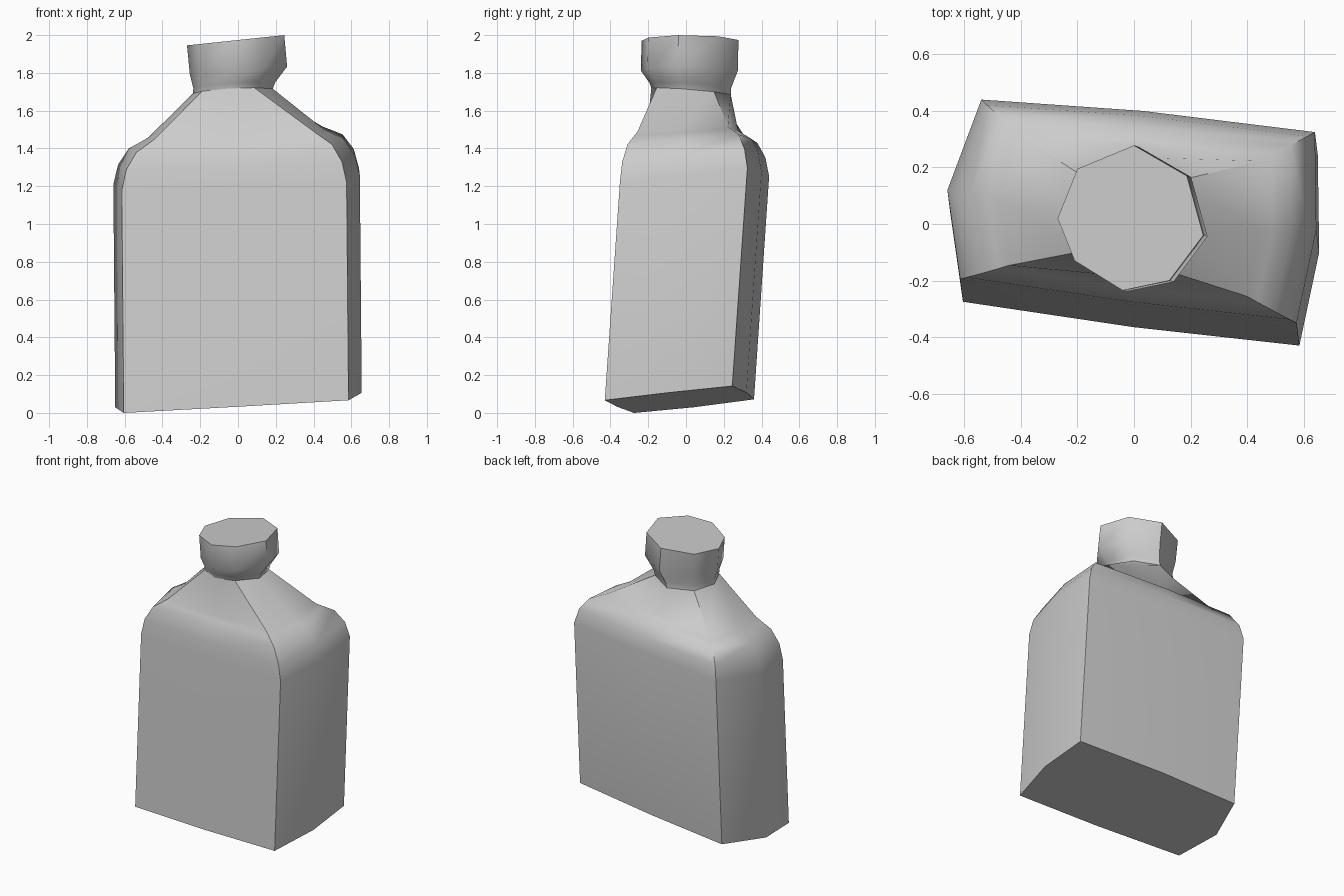
import bpy, math

if "Cube" in bpy.data.objects:
    bpy.data.objects.remove(bpy.data.objects["Cube"])

# Eight-sided outlines, clockwise from the middle of the back
BODY = [(.03, .40), (.64, .325), (.645, -.02), (.575, -.35),
        (-.01, -.285), (-.615, -.195), (-.66, .12), (-.54, .44)]
BODY_MID = (.015, .055)
CAP = [(0, .278), (.187, .17), (.245, -.04), (.125, -.2),
       (-.04, -.235), (-.21, -.13), (-.27, .02), (-.2, .195)]
CAP_MID = (-.01, .022)


def ring(outline, mid, scale, centre, plane):
    """Scaled outline moved to centre, laid on the tilted plane z = a + b*x + c*y."""
    a, b, c = plane
    pts = []
    for px, py in outline:
        x = centre[0] + scale * (px - mid[0])
        y = centre[1] + scale * (py - mid[1])
        pts.append((x, y, a + b * x + c * y))
    return pts


def loft(name, rings, angle, close_bottom=False, close_top=False):
    n = len(rings[0])
    verts = [p for r in rings for p in r]
    faces = []
    for k in range(len(rings) - 1):
        for i in range(n):
            j = (i + 1) % n
            faces.append((k * n + j, k * n + i, (k + 1) * n + i, (k + 1) * n + j))
    if close_bottom:
        faces.append(tuple(range(n)))
    if close_top:
        top = (len(rings) - 1) * n
        faces.append(tuple(reversed(range(top, top + n))))
    me = bpy.data.meshes.new(name)
    me.from_pydata(verts, [], faces)
    ob = bpy.data.objects.new(name, me)
    bpy.context.collection.objects.link(ob)
    bpy.ops.object.select_all(action='DESELECT')
    ob.select_set(True)
    bpy.context.view_layer.objects.active = ob
    bpy.ops.object.shade_smooth_by_angle(angle=math.radians(angle))
    return ob


# Neck ring is shared by the bottle and the cap
neck = ring(CAP, CAP_MID, .82, (-.025, .027), (1.705, .05, -.08))

# Leaning body, rounded shoulders and tapered neck
body_steps = [
    (1.0, (.025, -.025), (.071, .07, .105)),
    (1.0, (.015, .055), (1.23, .05, .11)),
    (.96, (.013, .051), (1.335, .05, .10)),
    (.87, (.010, .043), (1.422, .052, .085)),
    (.77, (.006, .035), (1.458, .055, .065)),
    (.71, (.004, .031), (1.48, .055, .05)),
]
loft("bottle_body",
     [ring(BODY, BODY_MID, *s) for s in body_steps] + [neck],
     50, close_bottom=True)

# Crooked cap with a flared collar
loft("bottle_cap",
     [neck,
      ring(CAP, CAP_MID, .84, (-.018, .024), (1.735, .06, -.06)),
      ring(CAP, CAP_MID, 1.0, (.005, .018), (1.812, .08, -.01)),
      ring(CAP, CAP_MID, 1.0, CAP_MID, (1.974, .105, 0))],
     50, close_top=True)
